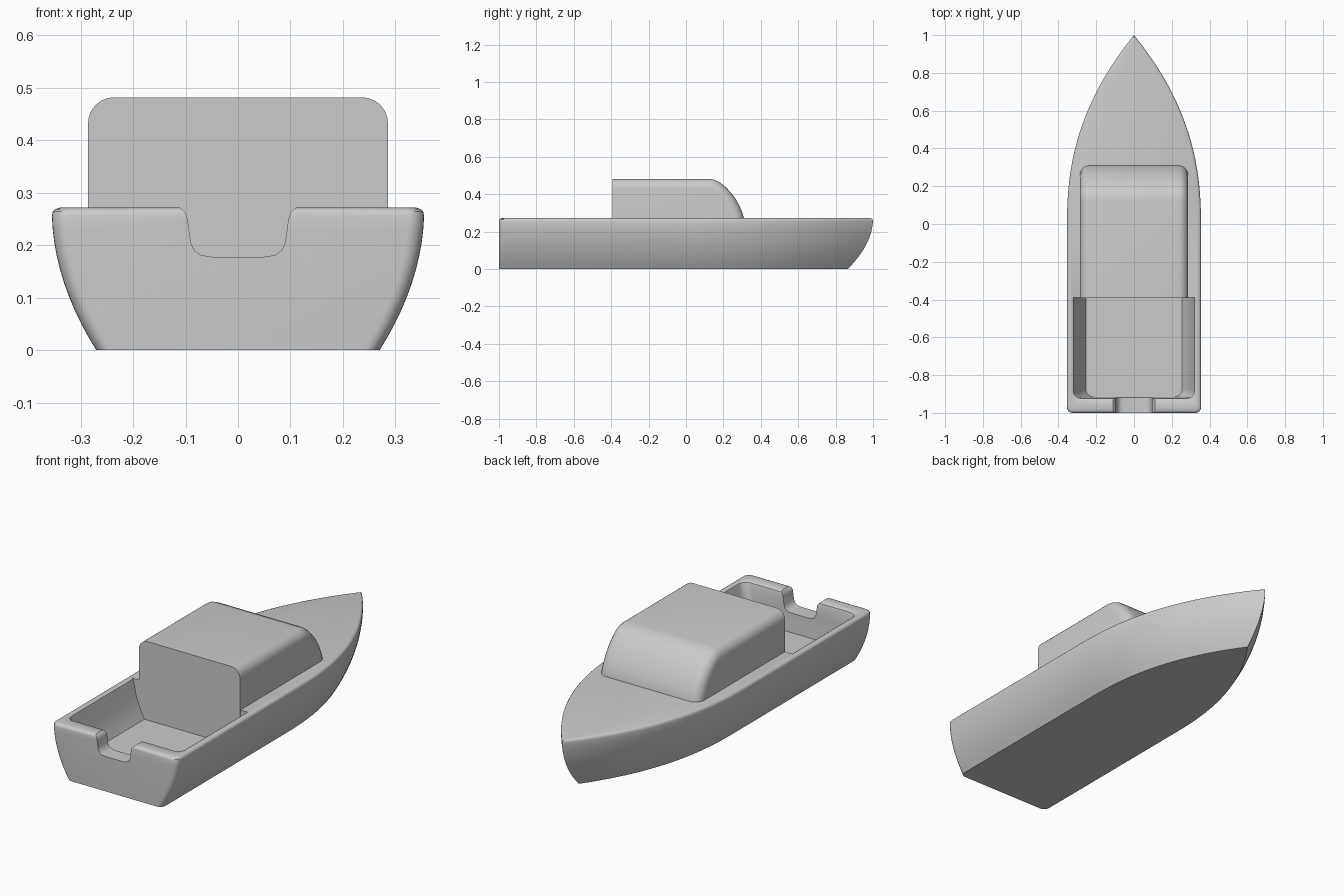
import bpy, bmesh, math

cube = bpy.data.objects.get("Cube")
if cube:
    bpy.data.objects.remove(cube, do_unlink=True)


def make_object(name, bm):
    bmesh.ops.recalc_face_normals(bm, faces=bm.faces)
    mesh = bpy.data.meshes.new(name)
    bm.to_mesh(mesh)
    bm.free()
    obj = bpy.data.objects.new(name, mesh)
    bpy.context.collection.objects.link(obj)
    return obj


def loft(name, rings):
    """Skin closed rings of equal length and cap both ends."""
    bm = bmesh.new()
    loops = [[bm.verts.new(p) for p in ring] for ring in rings]
    n = len(loops[0])
    for a, b in zip(loops, loops[1:]):
        for i in range(n):
            j = (i + 1) % n
            bm.faces.new((a[i], a[j], b[j], b[i]))
    bm.faces.new(loops[0])
    bm.faces.new(loops[-1])
    return make_object(name, bm)


def activate(obj):
    bpy.ops.object.select_all(action='DESELECT')
    obj.select_set(True)
    bpy.context.view_layer.objects.active = obj


def cut(obj, cutter):
    cutter.hide_render = True
    mod = obj.modifiers.new("cut", 'BOOLEAN')
    mod.operation = 'DIFFERENCE'
    mod.solver = 'EXACT'
    mod.object = cutter
    activate(obj)
    bpy.ops.object.modifier_apply(modifier=mod.name)
    bpy.data.objects.remove(cutter, do_unlink=True)


def smooth(obj, angle=35):
    activate(obj)
    bpy.ops.object.shade_smooth_by_angle(angle=math.radians(angle))


def rear_corner(w, y, r, steps=6):
    """Quarter round from the rear edge to the left side."""
    arc = [math.pi / 2 * i / steps for i in range(steps + 1)]
    return [(w - r + r * math.sin(a), y + r - r * math.cos(a)) for a in arc]


def mirrored(half):
    return half + [(-x, y) for x, y in reversed(half) if x > 0]


# Hull: stacked waterlines with flared sides and a raked bow
def waterline(z, w, tip, stern):
    half = rear_corner(w, stern, 0.03)
    steps = 28
    for i in range(steps + 1):
        s = math.sin(math.pi / 2 * i / steps)
        half.append((w * (1 - s ** 2.3) if i < steps else 0, tip * s))
    return [(x, y, z) for x, y in mirrored(half)]


levels = []
for i in range(11):
    z = 0.255 * i / 10
    flare = 1 - (1 - z / 0.27) ** 2
    levels.append((z, 0.27 + 0.085 * flare, 0.865 + 0.135 * flare, -1))
for z, inset in ((0.264, 0.002), (0.269, 0.007), (0.272, 0.017)):
    levels.append((z, 0.355 - inset, 1 - inset, -1 + inset))
hull = loft("hull", [waterline(*level) for level in levels])

# Cockpit well, its sides following the flare of the hull
well = []
for z, w, rear in ((0.08, 0.255, -0.915), (0.12, 0.277, -0.917), (0.18, 0.3, -0.919),
                   (0.255, 0.317, -0.92), (0.267, 0.321, -0.924), (0.273, 0.33, -0.933),
                   (0.4, 0.33, -0.933)):
    half = rear_corner(w, rear, 0.04) + [(w, -0.39)]
    well.append([(x, y, z) for x, y in mirrored(half)])
cut(hull, loft("cockpit_cutter", well))

# Stern notch
notch = [(0.05, 0.178), (0.07, 0.181), (0.083, 0.19), (0.09, 0.205),
         (0.096, 0.25), (0.1, 0.262), (0.112, 0.273), (0.112, 0.4)]
notch = mirrored(notch)
cut(hull, loft("notch_cutter", [[(x, y, z) for x, z in notch] for y in (-1.1, -0.85)]))
smooth(hull)

# Cabin: side profile with a sloping curved front, rounded along both sides
profile = [(-0.392, 0.2), (-0.392, 0.482), (0.12, 0.482), (0.15, 0.478), (0.18, 0.464),
           (0.21, 0.44), (0.24, 0.409), (0.265, 0.375), (0.285, 0.34), (0.3, 0.305),
           (0.31, 0.27), (0.318, 0.2)]
cabin = loft("cabin", [[(x, y, z) for y, z in profile] for x in (-0.286, 0.286)])
bm = bmesh.new()
bm.from_mesh(cabin.data)
edges = []
for e in bm.edges:
    a, b = (v.co for v in e.verts)
    on_side = abs(a.x - b.x) < 0.01
    if on_side and max(a.y, b.y) > -0.3 and max(a.z, b.z) > 0.21:
        edges.append(e)
bmesh.ops.bevel(bm, geom=edges, offset=0.05, segments=6, profile=0.5,
                affect='EDGES', clamp_overlap=False)
bm.to_mesh(cabin.data)
bm.free()
smooth(cabin)
